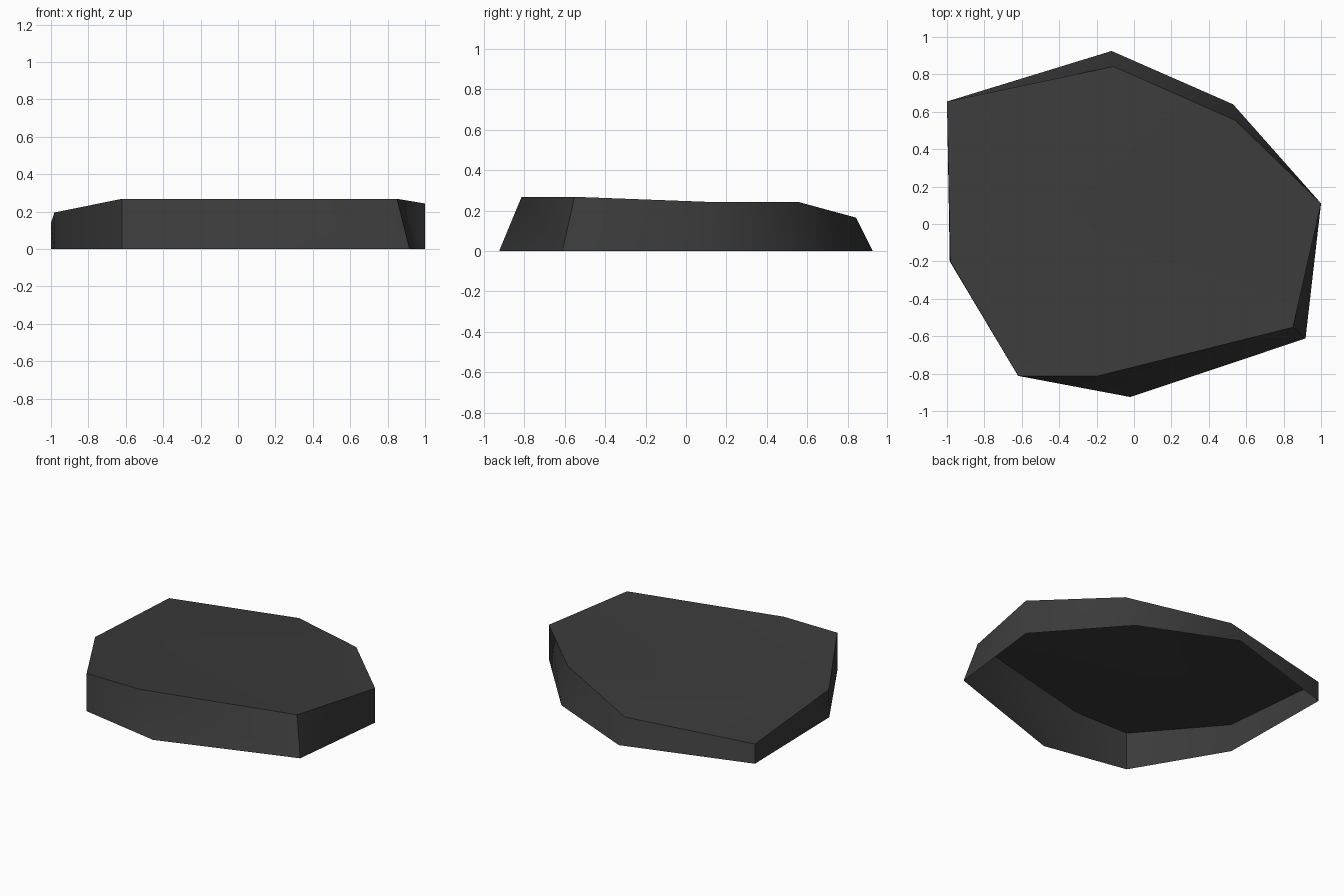
import bpy
import bmesh

cube = bpy.data.objects.get("Cube")
if cube:
    bpy.data.objects.remove(cube, do_unlink=True)

# Dark stone colour
stone = bpy.data.materials.new("dark_grey_stone")
stone.use_nodes = True
colour = (0.044, 0.044, 0.044, 1)
stone.diffuse_color = colour
bsdf = stone.node_tree.nodes["Principled BSDF"]
bsdf.inputs["Base Color"].default_value = colour
bsdf.inputs["Roughness"].default_value = 0.9

# Ground outline and matching upper rim, clockwise from the left-back corner
ground = [(-1, .655), (-.12, .925), (.53, .64), (1, .11),
          (.917, -.612), (-.02, -.925), (-.62, -.812), (-.985, -.2)]
rim = [(-1, .655, .14), (-.11, .842, .165), (.54, .555, .243), (1, .11, .243),
       (.85, -.552, .268), (-.2, -.814, .268), (-.62, -.812, .268), (-.982, -.2, .195)]

bm = bmesh.new()
low = [bm.verts.new((x, y, 0)) for x, y in ground]
top = [bm.verts.new(p) for p in rim]
count = len(rim)

# Side walls, open underneath
for i in range(count):
    j = (i + 1) % count
    bm.faces.new((low[i], top[i], top[j], low[j]))

# Gently sloping top, fanned from the last rim corner
for i in range(count - 2):
    bm.faces.new((top[-1], top[i + 1], top[i]))

# Soft wall bends, crisp rim and three crisp wall corners
for face in bm.faces:
    face.smooth = True
for i in range(count):
    bm.edges.get((top[i], top[i - 1])).smooth = False
for i in (0, 4, 6):
    bm.edges.get((low[i], top[i])).smooth = False

mesh = bpy.data.meshes.new("stone_slab")
bm.to_mesh(mesh)
bm.free()
mesh.materials.append(stone)
slab = bpy.data.objects.new("stone_slab", mesh)
bpy.context.collection.objects.link(slab)
